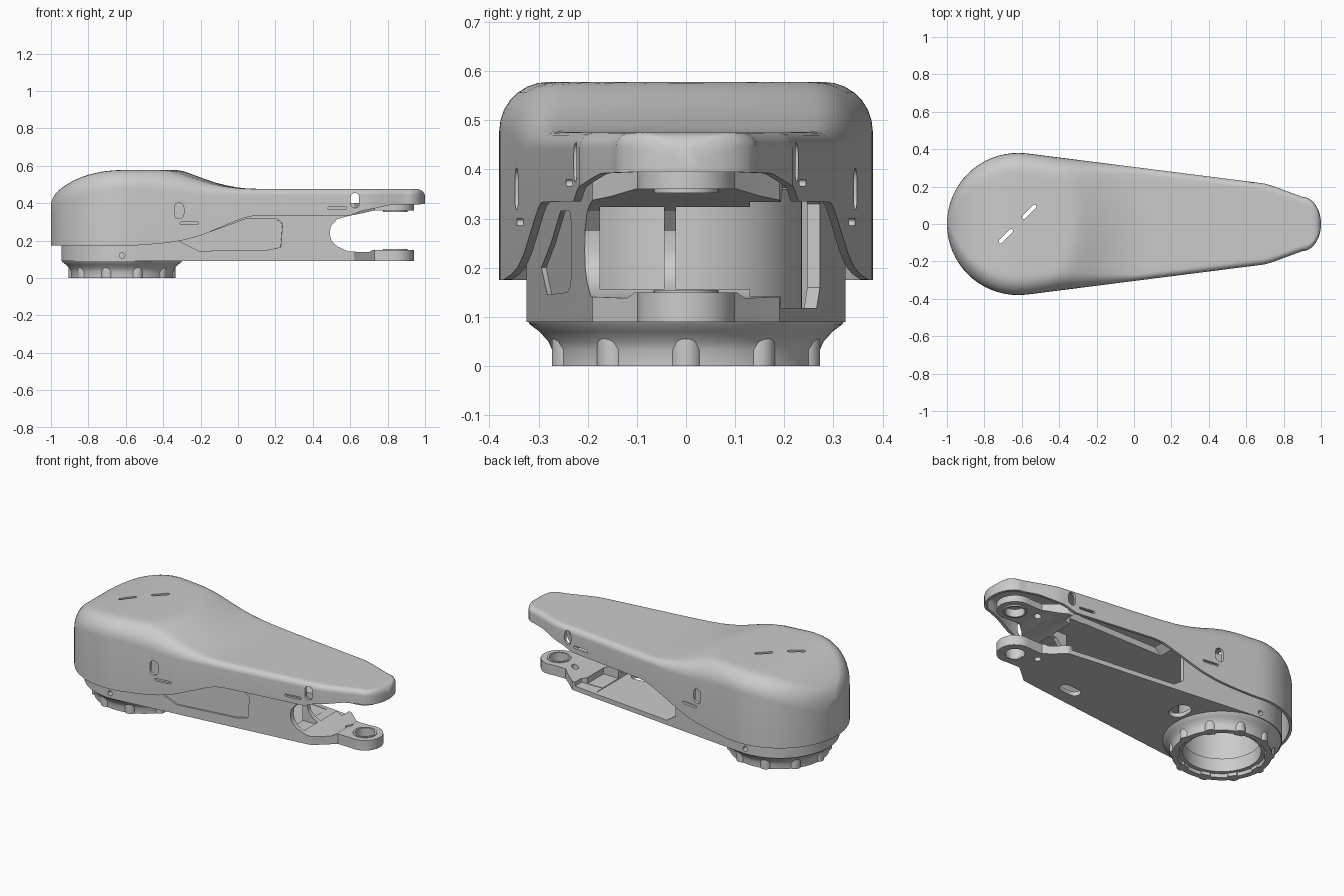
import bpy, bmesh, math
from math import sin, cos, pi, hypot, sqrt, radians
from mathutils import Matrix, Vector

if "Cube" in bpy.data.objects:
    bpy.data.objects.remove(bpy.data.objects["Cube"])

CX = -0.62  # centre of the big round end


def lerp_table(tab, x):
    for (a, p), (b, q) in zip(tab, tab[1:]):
        if x <= b:
            return p + (q - p) * max(0, (x - a) / (b - a))
    return tab[-1][1]


def make(name, bm):
    bmesh.ops.recalc_face_normals(bm, faces=bm.faces)
    me = bpy.data.meshes.new(name)
    bm.to_mesh(me)
    bm.free()
    ob = bpy.data.objects.new(name, me)
    bpy.context.collection.objects.link(ob)
    return ob


def prism(name, pts, lo, hi, axis='z'):
    bm = bmesh.new()
    put = (lambda p, h: (p[0], p[1], h)) if axis == 'z' else (lambda p, h: (p[0], h, p[1]))
    f = bm.faces.new([bm.verts.new(put(p, lo)) for p in pts])
    ext = bmesh.ops.extrude_face_region(bm, geom=[f])['geom']
    d = put((0, 0), hi - lo)
    bmesh.ops.translate(bm, verts=[v for v in ext if isinstance(v, bmesh.types.BMVert)], vec=d)
    return make(name, bm)


def lathe(name, prof, n=64):
    bm = bmesh.new()
    rings = [[bm.verts.new((CX + r * cos(2 * pi * i / n), r * sin(2 * pi * i / n), z))
              for r, z in prof] for i in range(n)]
    m = len(prof)
    for i in range(n):
        a, b = rings[i], rings[(i + 1) % n]
        for j in range(m):
            bm.faces.new((a[j], b[j], b[(j + 1) % m], a[(j + 1) % m]))
    return make(name, bm)


def circle(cx, cy, r, n=32):
    return [(cx + r * cos(2 * pi * i / n), cy + r * sin(2 * pi * i / n)) for i in range(n)]


def box(x0, x1, y0, y1):
    return [(x0, y0), (x1, y0), (x1, y1), (x0, y1)]


def stadium(cx, cy, length, width, ang=0, n=8):
    r, h, out = width / 2, (length - width) / 2, []
    for s in (1, -1):
        for i in range(n + 1):
            t = -pi / 2 + pi * i / n + (0 if s == 1 else pi)
            x, y = s * h + r * cos(t), r * sin(t)
            out.append((cx + x * cos(ang) - y * sin(ang), cy + x * sin(ang) + y * cos(ang)))
    return out


def apply_all(ob):
    bpy.ops.object.select_all(action='DESELECT')
    ob.select_set(True)
    bpy.context.view_layer.objects.active = ob
    for m in list(ob.modifiers):
        bpy.ops.object.modifier_apply(modifier=m.name)


def cut(ob, *cutters):
    for c in cutters:
        c.hide_render = True
        m = ob.modifiers.new('cut', 'BOOLEAN')
        m.operation, m.solver, m.object = 'DIFFERENCE', 'EXACT', c
        apply_all(ob)
        bpy.data.objects.remove(c)


def smooth(ob, deg=30):
    apply_all(ob)
    bpy.ops.object.shade_smooth_by_angle(angle=radians(deg))


# Cover shell: cross-sections lofted along x
TOP = [(-1, .40), (-.99, .43), (-.97, .458), (-.94, .484), (-.9, .51), (-.85, .535), (-.8, .552),
       (-.74, .567), (-.68, .575), (-.62, .578), (-.33, .578), (-.29, .571), (-.24, .553), (-.18, .53),
       (-.12, .51), (-.06, .495), (0, .484), (.06, .478), (.2, .476), (.965, .475), (.985, .468), (1, .445)]
BOTTOM = [(-1, .175), (-.53, .175), (-.4, .186), (-.3, .2), (-.2, .227), (-.1, .268), (0, .31),
          (.05, .327), (.1, .334), (.6, .335), (.66, .36), (.72, .37), (.82, .392), (1, .395)]
SIDE = [(-.57, .377), (.70, .216), (.74, .204), (.9, .145)]


def half_width(x):
    if x < -.57:
        return sqrt(max(0, .38 ** 2 - (x - CX) ** 2))
    if x <= .9:
        return lerp_table(SIDE, x)
    return .145 * sqrt(max(0, 1 - ((x - .9) / .1) ** 2))


def top_z(x, y):
    return lerp_table(TOP, x if x < CX else min(1, CX + hypot(x - CX, y * .75)) if x < .2 else x)


xs = [CX - .38 * cos(pi / 2 * i / 16) for i in range(16)]
xs += [CX + (.9 - CX) * i / 60 for i in range(60)] + [.9 + .1 * sin(pi / 2 * i / 9) for i in range(10)]
bm = bmesh.new()
rows = []
for x in xs:
    w = half_width(x)
    r = min(w, lerp_table([(-1, .1), (-.4, .1), (0, .035), (1, .03)], x))
    half = [(w - r * (1 - cos(a)), r * (1 - sin(a))) for a in [pi / 2 * i / 7 for i in range(8)]]
    span = [(half[-1][0] * (1 - i / 8), 0) for i in range(1, 16)]
    sec = half + span + [(-y, d) for y, d in reversed(half)]
    pts = [(x, y, top_z(x, y) - d) for y, d in sec]
    b = lerp_table(BOTTOM, x)
    rows.append([bm.verts.new(p) for p in [(x, w, b)] + pts + [(x, -w, b)]])
for p, q in zip(rows, rows[1:]):
    for j in range(len(p) - 1):
        bm.faces.new((p[j], q[j], q[j + 1], p[j + 1]))
bmesh.ops.remove_doubles(bm, verts=bm.verts, dist=2e-4)
bmesh.ops.dissolve_degenerate(bm, edges=bm.edges, dist=1e-4)
cover = make('cover_shell', bm)
if max(cover.data.polygons, key=lambda p: p.center.z).normal.z < 0:
    cover.data.flip_normals()
sol = cover.modifiers.new('wall', 'SOLIDIFY')
sol.thickness, sol.offset = .016, -1
apply_all(cover)
# Cover slots: two on the roof, four mirrored on the sides
for x, y in ((-.56, .065), (-.685, -.065)):
    cut(cover, prism('roof_slot', stadium(x, y, .1, .02, pi / 4), .5, .7))
for x, z, l, wd, a in ((-.315, .36, .085, .05, pi / 2), (-.26, .293, .1, .014, 0),
                       (.53, .373, .1, .014, 0), (.625, .415, .08, .045, pi / 2)):
    for s in (1, -1):
        y = s * half_width(x)
        cut(cover, prism('side_slot', stadium(x, z, l, wd, a), y - .04, y + .04, 'y'))
smooth(cover)

# Arm body: tapering hollow beam with a forked tip
def arm_outline(d, tip):
    half = [(CX + (.325 - d) * cos(a), (.325 - d) * sin(a))
            for a in [radians(180 - 97 * i / 24) for i in range(25)]]
    if tip:
        half += [(.5, .205), (.62, .19), (.67, .145), (.73, .095)]
        half += [(.84 + .1 * cos(radians(a)), .1 * sin(radians(a))) for a in range(105, -1, -15)]
        return half + [(x, -y) for x, y in half[-2:0:-1]]
    half.append((.46, .21 - d))
    return half + [(x, -y) for x, y in half[:0:-1]]


arm = prism('arm_body', arm_outline(0, True), .09, .40)
cut(arm, prism('hollow', arm_outline(.026, False), .115, .362),
    prism('fork_gap', [(1.1, .36), (.72, .36), (.66, .345), (.59, .332), (.53, .315), (.495, .275),
                       (.49, .235), (.50, .20), (.53, .17), (.59, .142), (.70, .138), (.72, .15), (1.1, .15)],
          -.5, .5, 'y'),
    prism('back_window', [(-.12, .16), (-.06, .118), (.6, .118), (.6, .33), (.5, .43), (0, .43), (-.12, .33)],
          .13, .5, 'y'),
    prism('end_window_a', box(.4, .56, -.175, -.045), .14, .358),
    prism('end_window_b', box(.4, .56, -.02, .2), .12, .358),
    prism('base_bore', circle(CX, 0, .236, 48), -.1, .6),
    prism('floor_hole_a', stadium(.36, -.11, .14, .07, .1), 0, .13),
    prism('floor_hole_b', stadium(-.24, .1, .14, .1, pi / 2), 0, .13),
    prism('tip_hole', circle(.84, 0, .055), 0, .6),
    prism('tip_pin_hole', circle(.71, .035, .02, 16), 0, .6),
    prism('pin_hole', circle(CX, .12, .015, 16), -.5, .5, 'y'))
# Shallow pocket on the front wall
pocket = prism('pocket', [(-.28, .2), (-.17, .145), (.2, .15), (.27, .165), (.28, .29), (.25, .315),
                          (.08, .315), (-.1, .25)], -.05, .009, 'y')
pocket.data.transform(Matrix.Translation(Vector((-.04, -.2635, 0))) @ Matrix.Rotation(.108, 4, 'Z'))
cut(arm, pocket)
smooth(arm)

# Base flange, flared up into the arm
smooth(lathe('base_flange', [(.325, .1), (.318, .085), (.298, .07), (.28, .05), (.272, .032), (.272, 0),
                             (.24, 0), (.236, .02), (.236, .1)]), 35)
smooth(lathe('bearing_tube', [(.236, .02), (.212, .02), (.212, .1), (.222, .105), (.222, .36), (.236, .36)]))
for i in range(10):
    a = 2 * pi * i / 10
    boss = prism('flange_boss', circle(CX + .252 * cos(a), .252 * sin(a), .033, 20), 0, .085)
    cut(boss, prism('bore', circle(CX, 0, .23, 48), -.1, .2),
        prism('bolt_hole', circle(CX + .26 * cos(a), .26 * sin(a), .009, 12), -.02, .03))
    smooth(boss)

# Reinforcing collars around the fork eyes
for nm, lo, hi in (('upper_eye', .352, .39), ('lower_eye', .095, .155)):
    eye = prism(nm, circle(.84, 0, .066), lo, hi)
    cut(eye, prism('eye_hole', circle(.84, 0, .054), 0, .6))
    smooth(eye)
